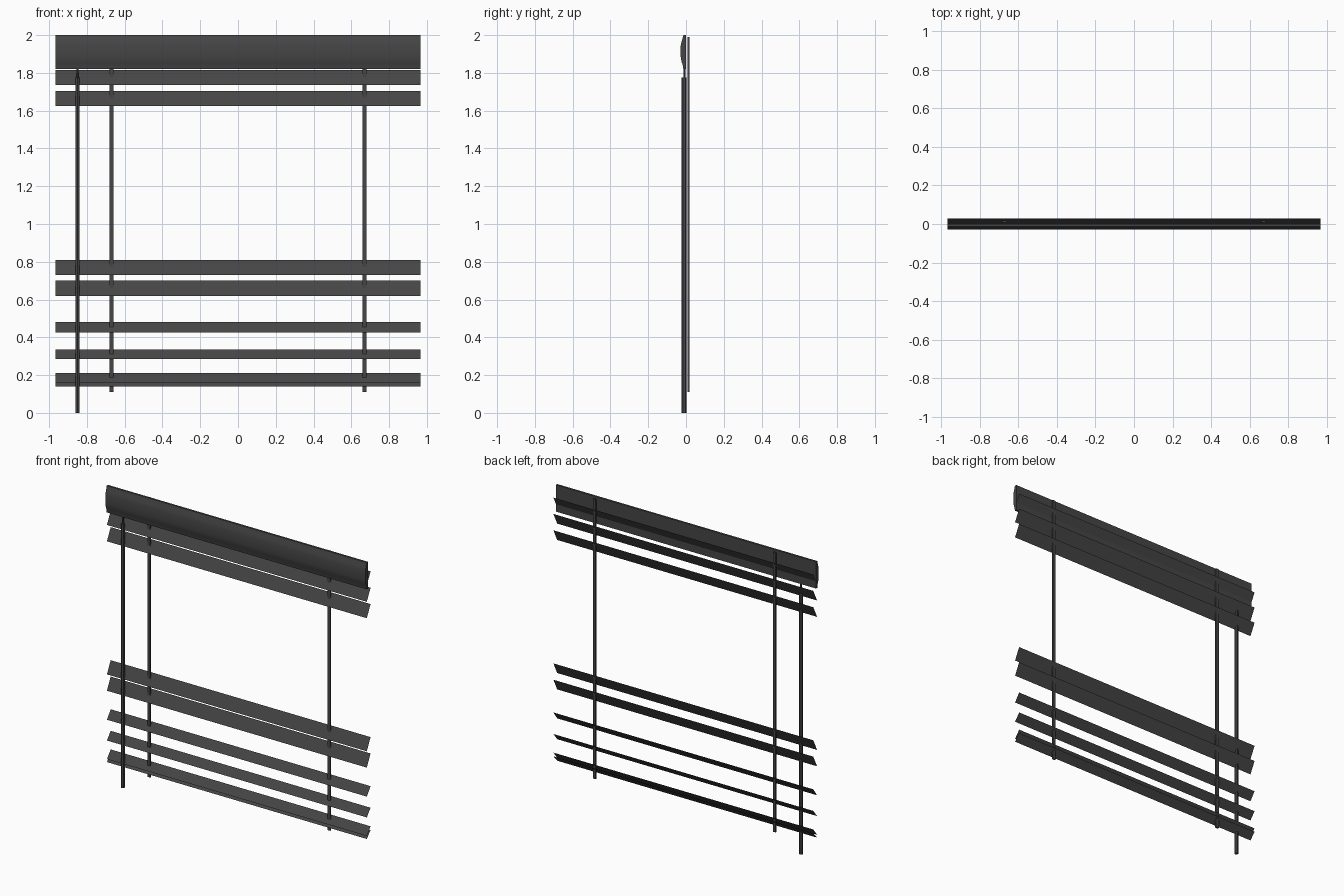
import bpy
import bmesh
import math
from mathutils import Matrix

if "Cube" in bpy.data.objects:
    bpy.data.objects.remove(bpy.data.objects["Cube"], do_unlink=True)

HALF = 0.967  # half the width of the blind

charcoal = bpy.data.materials.new("charcoal")
charcoal.use_nodes = True
COLOUR = (0.06, 0.06, 0.06, 1)
charcoal.diffuse_color = COLOUR
charcoal.node_tree.nodes["Principled BSDF"].inputs["Base Color"].default_value = COLOUR


def finish(name, bm, smooth=False):
    mesh = bpy.data.meshes.new(name)
    bm.to_mesh(mesh)
    bm.free()
    mesh.materials.append(charcoal)
    obj = bpy.data.objects.new(name, mesh)
    bpy.context.collection.objects.link(obj)
    if smooth:
        bpy.ops.object.select_all(action="DESELECT")
        obj.select_set(True)
        bpy.context.view_layer.objects.active = obj
        bpy.ops.object.shade_smooth_by_angle(angle=math.radians(40))
    return obj


def rod(name, x, y, z0, z1, radius, sides):
    bm = bmesh.new()
    bmesh.ops.create_cone(bm, cap_ends=True, segments=sides, radius1=radius, radius2=radius,
                          depth=z1 - z0, matrix=Matrix.Translation((x, y, (z0 + z1) / 2)))
    return finish(name, bm, smooth=sides > 6)


def box(name, x, y, z0, z1, width, depth):
    bm = bmesh.new()
    bmesh.ops.create_cube(bm, size=1, matrix=Matrix.Translation((x, y, (z0 + z1) / 2))
                          @ Matrix.Diagonal((width, depth, z1 - z0, 1)))
    return finish(name, bm)


def slat(name, z0, z1, y0=-0.012, y1=0.028):
    # thin sheet leaning back towards its upper edge
    bm = bmesh.new()
    corners = [(-HALF, y0, z0), (HALF, y0, z0), (HALF, y1, z1), (-HALF, y1, z1)]
    bm.faces.new([bm.verts.new(c) for c in corners])
    return finish(name, bm)


# Head rail: bulged front profile swept across the width
profile = [(0, 1.82), (-0.014, 1.82), (-0.018, 1.845), (-0.024, 1.86), (-0.028, 1.885),
           (-0.028, 1.945), (-0.024, 1.965), (-0.019, 1.98), (-0.014, 2.0), (0, 2.0)]
bm = bmesh.new()
end = bm.faces.new([bm.verts.new((-HALF, y, z)) for y, z in profile])
swept = bmesh.ops.extrude_face_region(bm, geom=[end], use_keep_orig=True)
bmesh.ops.translate(bm, vec=(2 * HALF, 0, 0),
                    verts=[v for v in swept["geom"] if isinstance(v, bmesh.types.BMVert)])
bmesh.ops.recalc_face_normals(bm, faces=bm.faces)
finish("head_rail", bm, smooth=True)

# Slats, with a gap in the middle and a pair stacked at the bottom
spans = [(1.845, 1.925), (1.735, 1.815), (1.625, 1.705), (0.73, 0.81),
         (0.62, 0.70), (0.425, 0.48), (0.285, 0.335), (0.16, 0.21), (0.14, 0.185)]
for i, (low, high) in enumerate(spans):
    slat(f"slat_{i + 1}", low, high)

# Flat cords behind the rail
for side, x in (("right", -0.67), ("left", 0.67)):
    box(f"{side}_cord", x, 0.014, 0.11, 1.99, 0.021, 0.01)

# Tilt wand hanging from a thin hook
rod("tilt_wand", -0.85, -0.01, 0, 1.775, 0.0125, 6)
rod("wand_hook", -0.85, -0.008, 1.77, 1.83, 0.005, 8)
